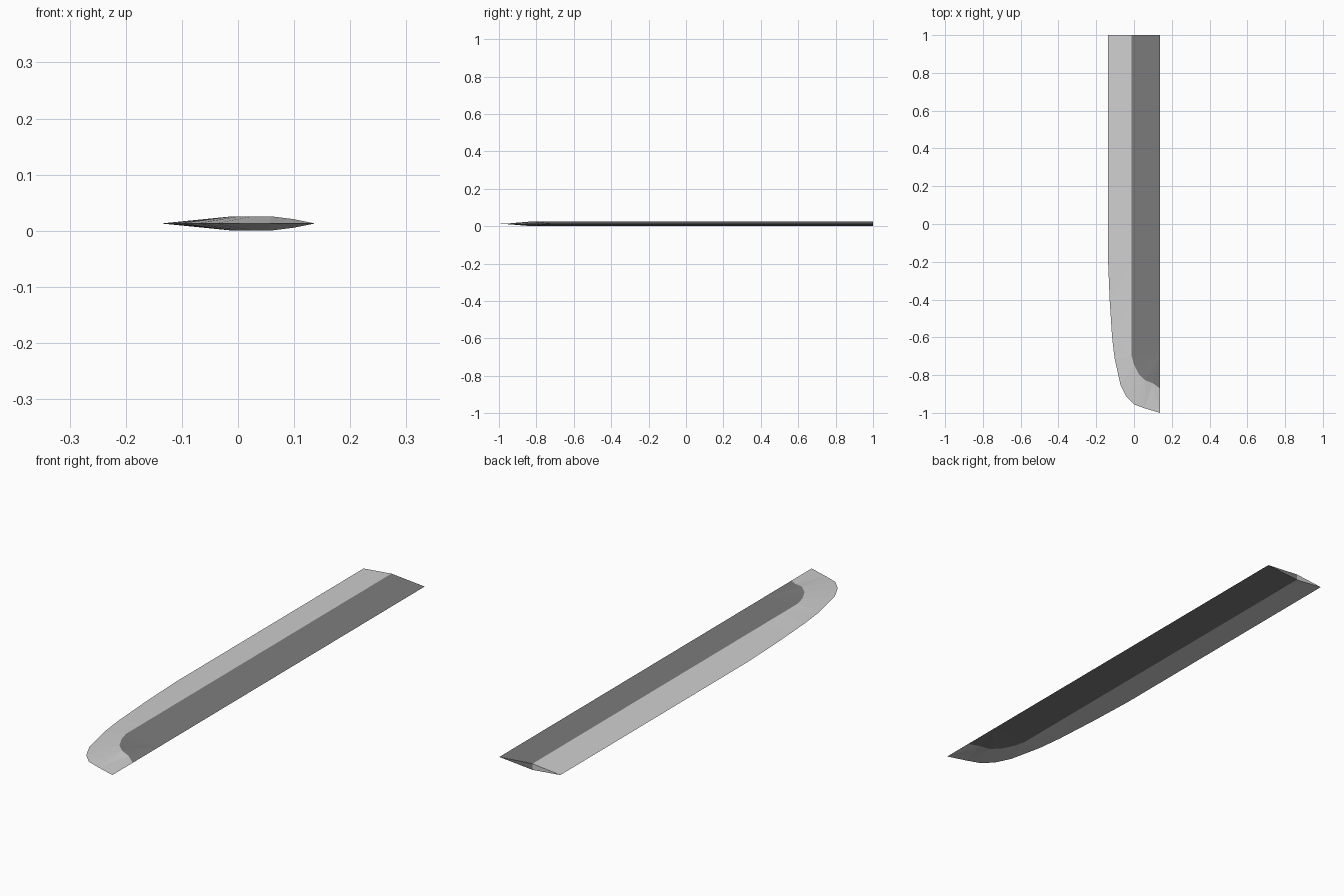
import bpy, bmesh

if "Cube" in bpy.data.objects:
    bpy.data.objects.remove(bpy.data.objects["Cube"])

MID, HALF = 0.013, 0.0125   # mid-plane height and half thickness


def flat_colour(name, rgb):
    m = bpy.data.materials.new(name)
    m.diffuse_color = (*rgb, 1)
    m.use_nodes = True
    m.node_tree.nodes["Principled BSDF"].inputs["Base Color"].default_value = m.diffuse_color
    return m


# Cutting edge (x, y) and matching ridge (x, y, thickness factor), butt to tip
edge = [(-0.137, 1), (-0.137, -0.2), (-0.129, -0.4), (-0.116, -0.6), (-0.103, -0.71),
        (-0.072, -0.85), (-0.04, -0.915), (0.0, -0.955), (0.055, -0.975), (0.137, -1)]
ridge = [(-0.012, 1, 1), (-0.012, -0.2, 1), (-0.012, -0.4, 1), (-0.012, -0.6, 1),
         (-0.012, -0.7, 1), (0.0, -0.745, 1), (0.025, -0.795, 1), (0.06, -0.828, 1),
         (0.1, -0.843, 0.6), (0.137, -0.87, 0)]
spine = [(0.137, 1), (0.137, -0.2), (0.137, -0.4), (0.137, -0.6), (0.137, -0.7)]

bm = bmesh.new()
E = [bm.verts.new((x, y, MID)) for x, y in edge]
S = [bm.verts.new((x, y, MID)) for x, y in spine]
tip_end = bm.verts.new((0.137, -0.87, MID))   # where the ridge meets the spine


def face(verts, mat):
    bm.faces.new(verts).material_index = mat


# Upper and lower sides: ground bevel (0) and dark body (1)
sides = []
for sign in (1, -1):
    R = [bm.verts.new((x, y, MID + sign * HALF * t)) for x, y, t in ridge[:-1]] + [tip_end]
    sides.append(R)

    def add(verts, mat):
        face(verts if sign > 0 else verts[::-1], mat)

    for i in range(len(E) - 1):
        add([E[i], E[i + 1], R[i]], 0)
        add([E[i + 1], R[i + 1], R[i]], 0)
    for i in range(len(S) - 1):
        add([R[i], R[i + 1], S[i + 1], S[i]], 1)
    for i in range(len(S) - 1, len(R) - 1):
        add([R[i], R[i + 1], S[-1]], 1)

# Butt end, split along the ridge
top, low = sides[0][0], sides[1][0]
face([E[0], top, low], 0)
face([top, S[0], low], 1)
bmesh.ops.recalc_face_normals(bm, faces=bm.faces[:])

mesh = bpy.data.meshes.new("blade")
bm.to_mesh(mesh)
bm.free()
mesh.materials.append(flat_colour("light steel bevel", (0.62, 0.62, 0.62)))
mesh.materials.append(flat_colour("dark steel body", (0.205, 0.205, 0.205)))
blade = bpy.data.objects.new("blade", mesh)
bpy.context.collection.objects.link(blade)
